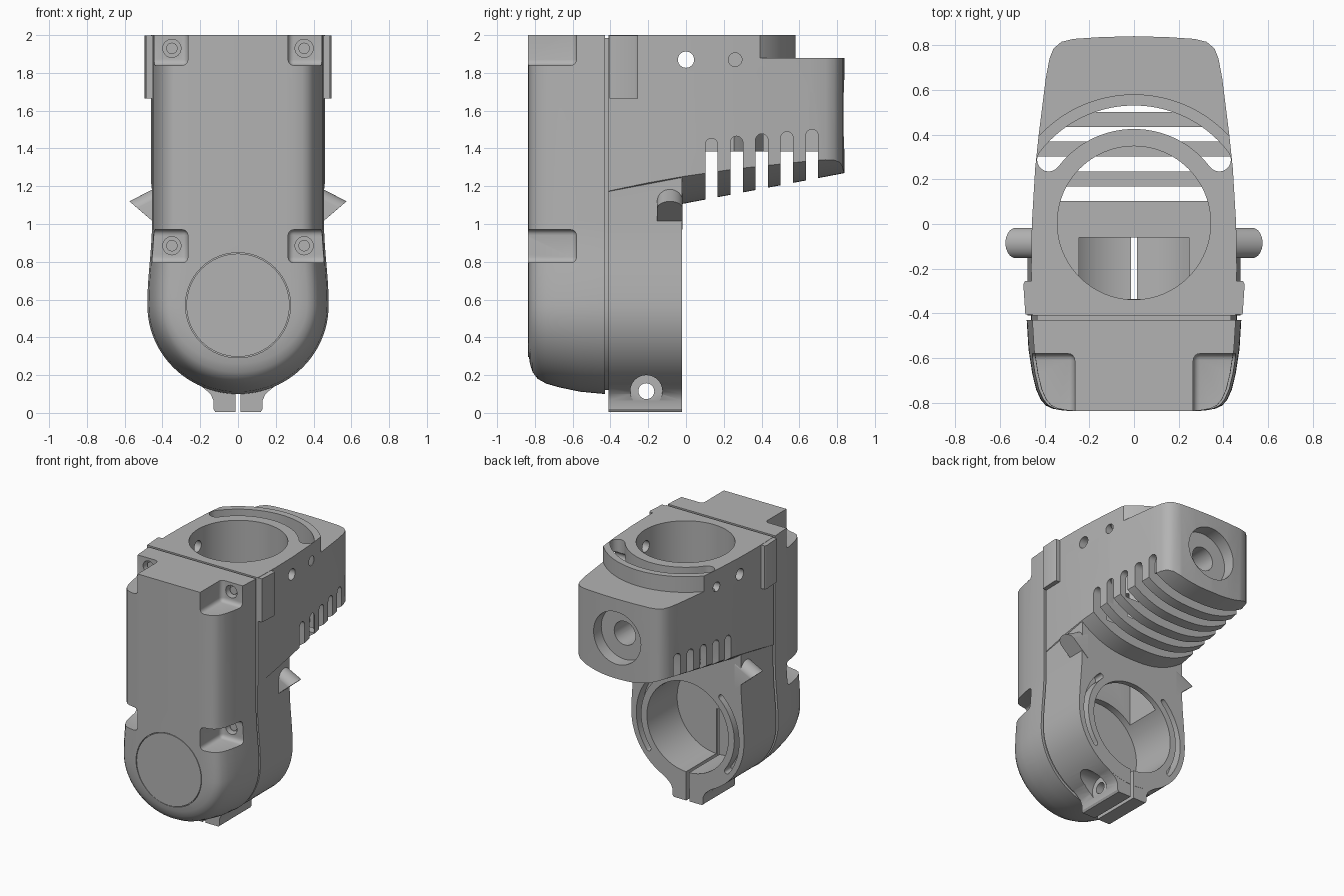
import bpy, bmesh
from math import sin, cos, pi, radians, sqrt
from mathutils import Vector, Matrix

cube = bpy.data.objects.get("Cube")
if cube:
    bpy.data.objects.remove(cube)

grey = bpy.data.materials.new("matte grey")
grey.use_nodes = True
GREY = (0.45, 0.45, 0.45, 1)
grey.diffuse_color = GREY
grey.node_tree.nodes["Principled BSDF"].inputs["Base Color"].default_value = GREY


def finish(name, bm):
    bmesh.ops.recalc_face_normals(bm, faces=bm.faces)
    me = bpy.data.meshes.new(name)
    bm.to_mesh(me)
    bm.free()
    me.materials.append(grey)
    ob = bpy.data.objects.new(name, me)
    bpy.context.collection.objects.link(ob)
    return ob


def loft(name, sections):
    """Skin a row of equal-length closed sections and cap both ends."""
    bm = bmesh.new()
    rings = [[bm.verts.new(p) for p in s] for s in sections]
    n = len(rings[0])
    for a, b in zip(rings, rings[1:]):
        for i in range(n):
            bm.faces.new((a[i], a[(i + 1) % n], b[(i + 1) % n], b[i]))
    bm.faces.new(rings[0])
    bm.faces.new(rings[-1])
    return finish(name, bm)


def prism_y(name, pts, y0, y1):
    return loft(name, [[(x, y, z) for x, z in pts] for y in (y0, y1)])


def prism_z(name, pts, z0, z1):
    return loft(name, [[(x, y, z) for x, y in pts] for z in (z0, z1)])


def box(name, x, y, z, bevel=0):
    bm = bmesh.new()
    size = Vector((x[1] - x[0], y[1] - y[0], z[1] - z[0]))
    mid = Vector((sum(x), sum(y), sum(z))) / 2
    bmesh.ops.create_cube(bm, size=1, matrix=Matrix.Translation(mid) @ Matrix.Diagonal(size.to_4d()))
    if bevel:
        bmesh.ops.bevel(bm, geom=bm.edges[:], offset=bevel, segments=4, profile=0.5, affect='EDGES')
    return finish(name, bm)


def rod(name, start, axis, r, length, sides=64):
    bm = bmesh.new()
    d = Vector(axis).normalized()
    m = Matrix.Translation(Vector(start) + d * length / 2) @ d.to_track_quat('Z', 'Y').to_matrix().to_4x4()
    bmesh.ops.create_cone(bm, cap_ends=True, segments=sides, radius1=r, radius2=r, depth=length, matrix=m)
    return finish(name, bm)


def combine(target, tool, op='DIFFERENCE'):
    mod = target.modifiers.new("join", 'BOOLEAN')
    mod.operation, mod.solver, mod.object = op, 'EXACT', tool
    with bpy.context.temp_override(object=target, active_object=target):
        bpy.ops.object.modifier_apply(modifier=mod.name)
    bpy.data.objects.remove(tool)


def arc(r, a0, a1, n=32, c=(0, 0)):
    return [(c[0] + r * cos(radians(a0 + (a1 - a0) * i / n)),
             c[1] + r * sin(radians(a0 + (a1 - a0) * i / n))) for i in range(n + 1)]


def arc_slot(r0, r1, a0, a1, c=(0, 0)):
    """Curved slot outline with round ends."""
    mid, w = (r0 + r1) / 2, (r1 - r0) / 2
    e0, e1 = arc(mid, a0, a1, 1, c)
    return (arc(r1, a0, a1, 40, c) + arc(w, a1, a1 + 180, 10, e1)[1:-1]
            + arc(r0, a1, a0, 40, c) + arc(w, a0 + 180, a0 + 360, 10, e0)[1:-1])


def mirrored(half):
    """Close a right-hand outline with its mirror image."""
    return half + [(-x, v) for x, v in reversed(half) if x > 0]


PIVOT = 0.57  # height of the lower clamp axis


def shell(side, bottom, top=2.0):
    """Straight sides flaring into a round lower end."""
    half = [(0.455 - side, top)]
    for i in range(11):
        t = i / 10
        half.append((0.455 - side + 0.025 * (1 - cos(pi * t)) / 2, 1.02 - t * (1.02 - PIVOT)))
    for i in range(1, 25):
        a = pi / 2 * i / 24
        x = (0.48 - side) * cos(a)
        half.append((x if i < 24 else 0, PIVOT - (0.47 - bottom) * sin(a)))
    return mirrored(half)


# Front cover, rounded towards the front
steps = [(-0.43, 0, 0), (-0.56, 0.008, 0.012), (-0.67, 0.025, 0.035), (-0.74, 0.042, 0.055),
         (-0.785, 0.062, 0.08), (-0.812, 0.085, 0.115), (-0.826, 0.115, 0.16), (-0.834, 0.16, 0.21), (-0.837, 0.2, 0.25)]
cover = loft("front_cover", [[(x, y, z) for x, z in shell(s, b)] for y, s, b in steps])
for s in (-1, 1):
    for z0, z1, zs in ((0.795, 0.97, 0.885), (1.84, 2.2, 1.93)):
        combine(cover, box("pocket", sorted((s * 0.265, s * 0.7)), (-1, -0.58), (z0, z1), 0.03))
        combine(cover, rod("screw_well", (s * 0.35, -0.6, zs), (0, 1, 0), 0.048, 0.08, 32))
        rod("cover_screw", (s * 0.35, -0.555, zs), (0, 1, 0), 0.03, 0.05, 24)
combine(cover, rod("disc_recess", (0, -0.9, PIVOT), (0, 1, 0), 0.278, 0.083))
rod("front_disc", (0, -0.836, PIVOT), (0, 1, 0), 0.273, 0.03)

# Thin inset panel between cover and housing
prism_y("seam_panel", shell(0.02, 0.02, 1.985), -0.435, -0.405)

# Upper housing block with a curved, rising underside
side_wall = [(0.455, -0.41), (0.46, -0.2), (0.457, 0.0), (0.442, 0.25), (0.427, 0.393)]
tail = [(0.395, 0.65), (0.378, 0.74), (0.36, 0.785), (0.325, 0.815), (0.27, 0.828), (0.15, 0.836), (0, 0.84)]
housing = prism_z("rear_housing", mirrored(side_wall + tail), 0.9, 1.88)


def belly(y):
    low = 1.11 + 0.19 * y
    under = [(x / 20 * 0.5, y, low + 0.12 * abs(x / 17) ** 2.5) for x in range(-20, 21)]
    return [(-0.5, y, 2.2)] + under + [(0.5, y, 2.2)]


combine(housing, loft("belly", [belly(-0.5), belly(0.9)]), 'INTERSECT')

# Raised rim that ends in an arc
rim_arc = [(x if x > 0.001 else 0, y) for x, y in arc(0.58, 42.6, 90, 24)]
combine(housing, prism_z("rim", mirrored(side_wall + rim_arc), 1.8, 2.0), 'UNION')

# Lower clamp body with its split ears
combine(housing, prism_y("clamp", shell(0.003, 0.003, 1.6), -0.41, -0.02), 'UNION')
ears = mirrored([(0.3, 0.24), (0.24, 0.175), (0.18, 0.13), (0.145, 0.1), (0.13, 0.065), (0.13, 0.02), (0.12, 0.005)])
combine(housing, prism_y("ears", ears, -0.409, -0.021), 'UNION')

# Bores and the passage joining them
combine(housing, rod("top_bore", (0, 0.005, 1.25), (0, 0, 1), 0.343, 1, 96))
combine(housing, rod("clamp_bore", (0, -0.385, PIVOT), (0, 1, 0), 0.345, 1, 96))
combine(housing, box("passage", (-0.245, 0.245), (-0.335, -0.06), (PIVOT, 1.4)))
combine(housing, prism_z("arc_groove", arc_slot(0.425, 0.53, 37, 143), 1.3, 2.2))

# Clamp split, screw passage, seats and curved face grooves
combine(housing, box("split", (-0.013, 0.013), (-0.5, 0.1), (-0.1, PIVOT)))
combine(housing, rod("clamp_screw_hole", (-1, -0.21, 0.115), (1, 0, 0), 0.042, 2, 32))
for s in (-1, 1):
    combine(housing, rod("screw_seat", (s * 0.13, -0.21, 0.115), (s, 0, 0), 0.085, 0.5, 32))
    mid = 90 - s * 85
    combine(housing, prism_y("face_groove", arc_slot(0.395, 0.435, mid - 42, mid + 42, (0, PIVOT)), -0.1, 0.1))

# Cooling slots across the underside, with taller pockets in the side walls
for i in range(5):
    y = 0.135 + 0.133 * i
    top = 1.45 + 0.012 * i
    combine(housing, box("slot", (-1, 1), (y - 0.033, y + 0.033), (0.9, 1.385)))
    for s in (-1, 1):
        outline = [(y + 0.033, 1.3)] + arc(0.033, 0, 180, 10, (y, top - 0.03)) + [(y - 0.033, 1.3)]
        combine(housing, loft("slot_top", [[(s * x, a, b) for a, b in outline] for x in (0.34, 0.6)]))

# Side screw holes and the stepped rear socket
combine(housing, rod("cross_hole", (-1, 0, 1.87), (1, 0, 0), 0.043, 2, 32))
for s in (-1, 1):
    combine(housing, rod("side_hole", (s * 0.3, 0.26, 1.87), (s, 0, 0), 0.036, 0.4, 32))
combine(housing, rod("rear_socket", (0, 0.74, 1.58), (0, 1, 0), 0.2, 0.4))
combine(housing, rod("rear_socket_hole", (0, 0.5, 1.58), (0, 1, 0), 0.09, 0.5, 40))

# Side pegs and upper side pads
for s, label in ((1, "left"), (-1, "right")):
    rows = []
    for i in range(17):
        t = cos(pi * i / 16) * 0.995
        drop = 0.065 * (1 - sqrt(1 - t * t))
        tip = 0.575 - drop / 1.4
        rows.append([(s * x, -0.085 + 0.068 * t, z) for x, z in
                     ((0.4, 1.21 - drop), (tip, 1.12 - (0.575 - tip) * 0.85), (0.4, 0.97))])
    loft(label + "_peg", rows)
    pad = [(s * x, y) for x, y in ((0.42, -0.405), (0.486, -0.405), (0.495, -0.27), (0.488, -0.255), (0.42, -0.255))]
    prism_z(label + "_pad", pad, 1.665, 1.998)

# Smooth rounded surfaces while keeping hard edges
bpy.ops.object.select_all(action='DESELECT')
for ob in bpy.context.collection.objects:
    if ob.type == 'MESH' and grey.name in ob.data.materials:
        ob.select_set(True)
        bpy.context.view_layer.objects.active = ob
bpy.ops.object.shade_smooth_by_angle(angle=radians(30))
